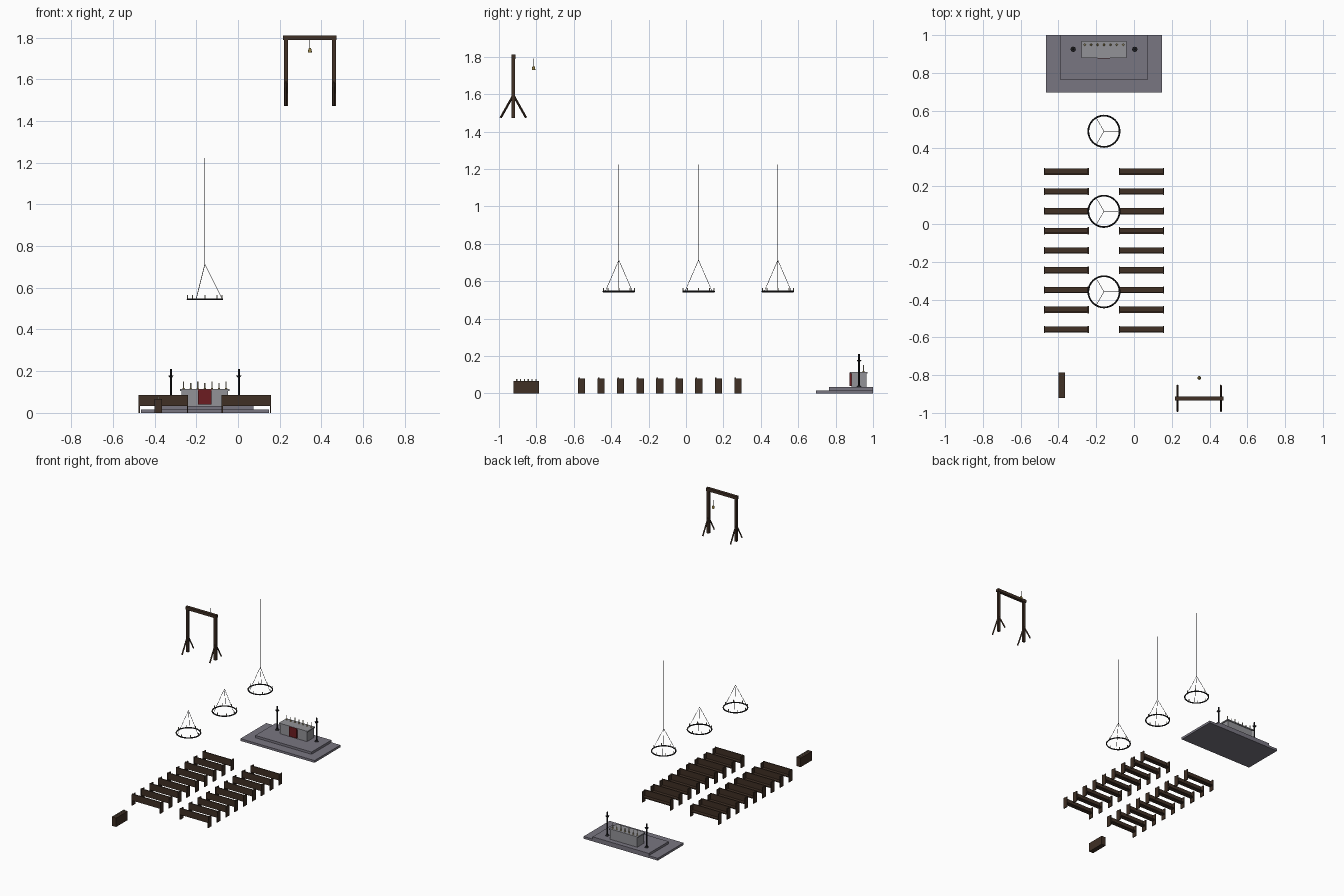
import bpy, math
from mathutils import Vector

if "Cube" in bpy.data.objects:
    bpy.data.objects.remove(bpy.data.objects["Cube"])

CX = -0.159  # centre line of the nave


def mat(name, rgb):
    m = bpy.data.materials.new(name)
    m.diffuse_color = (*rgb, 1)
    m.use_nodes = True
    m.node_tree.nodes["Principled BSDF"].inputs["Base Color"].default_value = m.diffuse_color
    return m


WOOD = mat("dark_wood", (0.05, 0.029, 0.018))
STONE = mat("stone", (0.19, 0.18, 0.22))
PALE = mat("pale_stone", (0.29, 0.29, 0.31))
IRON = mat("iron", (0.012, 0.012, 0.014))
CLOTH = mat("red_cloth", (0.15, 0.012, 0.015))
WAX = mat("wax", (0.6, 0.55, 0.42))
BRASS = mat("brass", (0.3, 0.22, 0.06))


def finish(name, m, smooth=False):
    o = bpy.context.object
    o.name = name
    o.data.materials.append(m)
    if smooth:
        bpy.ops.object.shade_smooth_by_angle()
    return o


def box(name, x0, x1, y0, y1, z0, z1, m):
    bpy.ops.mesh.primitive_cube_add(size=1, location=((x0 + x1) / 2, (y0 + y1) / 2, (z0 + z1) / 2))
    bpy.context.object.scale = (x1 - x0, y1 - y0, z1 - z0)
    bpy.ops.object.transform_apply(location=False, rotation=False)
    return finish(name, m)


def cone(name, x, y, z0, z1, r0, r1, m, n=12):
    bpy.ops.mesh.primitive_cone_add(vertices=n, radius1=r0, radius2=r1, depth=z1 - z0,
                                    location=(x, y, (z0 + z1) / 2))
    return finish(name, m, True)


def rod(name, a, b, r, m, n=6):
    a, b = Vector(a), Vector(b)
    d = b - a
    bpy.ops.mesh.primitive_cylinder_add(vertices=n, radius=r, depth=d.length, location=(a + b) / 2,
                                        rotation=d.to_track_quat('Z', 'Y').to_euler())
    return finish(name, m)


# altar platform, altar block, slab and cloth
box("platform_lower", CX - .307, CX + .307, .695, 1.0, 0, .017, STONE)
box("platform_upper", CX - .233, CX + .233, .765, 1.0, .017, .034, STONE)
box("altar_block", CX - .112, CX + .112, .884, .964, .034, .106, PALE)
box("altar_slab", CX - .118, CX + .118, .878, .970, .106, .115, PALE)
box("altar_cloth", CX - .033, CX + .033, .875, .886, .04, .113, CLOTH)

# altar candles
for i in range(-3, 4):
    x = CX + i * .034
    h = .032 if i % 2 else .024
    cone("altar_candle_foot", x, .949, .115, .119, .006, .004, BRASS, 8)
    cone("altar_candle", x, .949, .119, .119 + h, .003, .003, WAX, 8)

# tall candle stands
for s in (-1, 1):
    x = CX + s * .163
    cone("stand_foot", x, .925, .034, .042, .014, .006, IRON)
    cone("stand_pole", x, .925, .040, .172, .0045, .0045, IRON)
    cone("stand_dish", x, .925, .170, .180, .006, .014, IRON)
    cone("stand_candle", x, .925, .180, .210, .005, .005, IRON, 8)

# hanging ring chandeliers
for y in (.491, .067, -.359):
    bpy.ops.mesh.primitive_torus_add(major_radius=.083, minor_radius=.0045, major_segments=32,
                                     minor_segments=8, location=(CX, y, .545))
    finish("chandelier_ring", IRON, True)
    rod("chandelier_chain", (CX, y, .712), (CX, y, 1.223), .0015, IRON)
    for k in range(3):
        a = k * math.tau / 3
        rod("chandelier_stay", (CX + .083 * math.cos(a), y + .083 * math.sin(a), .547),
            (CX, y, .713), .0013, IRON)
    for k in range(8):
        a = k * math.tau / 8
        cone("chandelier_candle", CX + .083 * math.cos(a), y + .083 * math.sin(a),
             .546, .565, .0025, .0025, WAX, 6)

# two blocks of pews facing the altar
for row in range(9):
    y = -.558 + row * .1044
    for s in (-1, 1):
        c = CX + s * .199
        w = .119
        box("pew_seat", c - w, c + w, y - .014, y + .016, .034, .041, WOOD)
        box("pew_back", c - w, c + w, y - .017, y - .010, .038, .085, WOOD)
        for e in (-1, 1):
            ex = c + e * (w - .003)
            box("pew_end", ex - .003, ex + .003, y - .019, y + .019, 0, .081, WOOD)

# votive chest with small candles
box("votive_chest", -.400, -.364, -.922, -.785, 0, .067, WOOD)
for i in range(6):
    cone("votive_candle", -.382, -.905 + i * .0205, .067, .078, .003, .003, WAX, 8)

# bell frame in the tower
BY = -.923
for x in (.230, .460):
    box("frame_post", x - .009, x + .009, BY - .009, BY + .009, 1.472, 1.795, WOOD)
    for s in (-1, 1):
        rod("frame_brace", (x, BY, 1.595), (x, BY + s * .068, 1.474), .006, WOOD, 4)
box("frame_beam", .217, .473, BY - .011, BY + .011, 1.789, 1.811, WOOD)

# bell on its rope
rod("bell_rope", (.345, -.815, 1.748), (.345, -.815, 1.79), .0015, IRON)
cone("bell_crown", .345, -.815, 1.745, 1.751, .007, .003, BRASS)
cone("bell_body", .345, -.815, 1.729, 1.745, .010, .007, BRASS)
